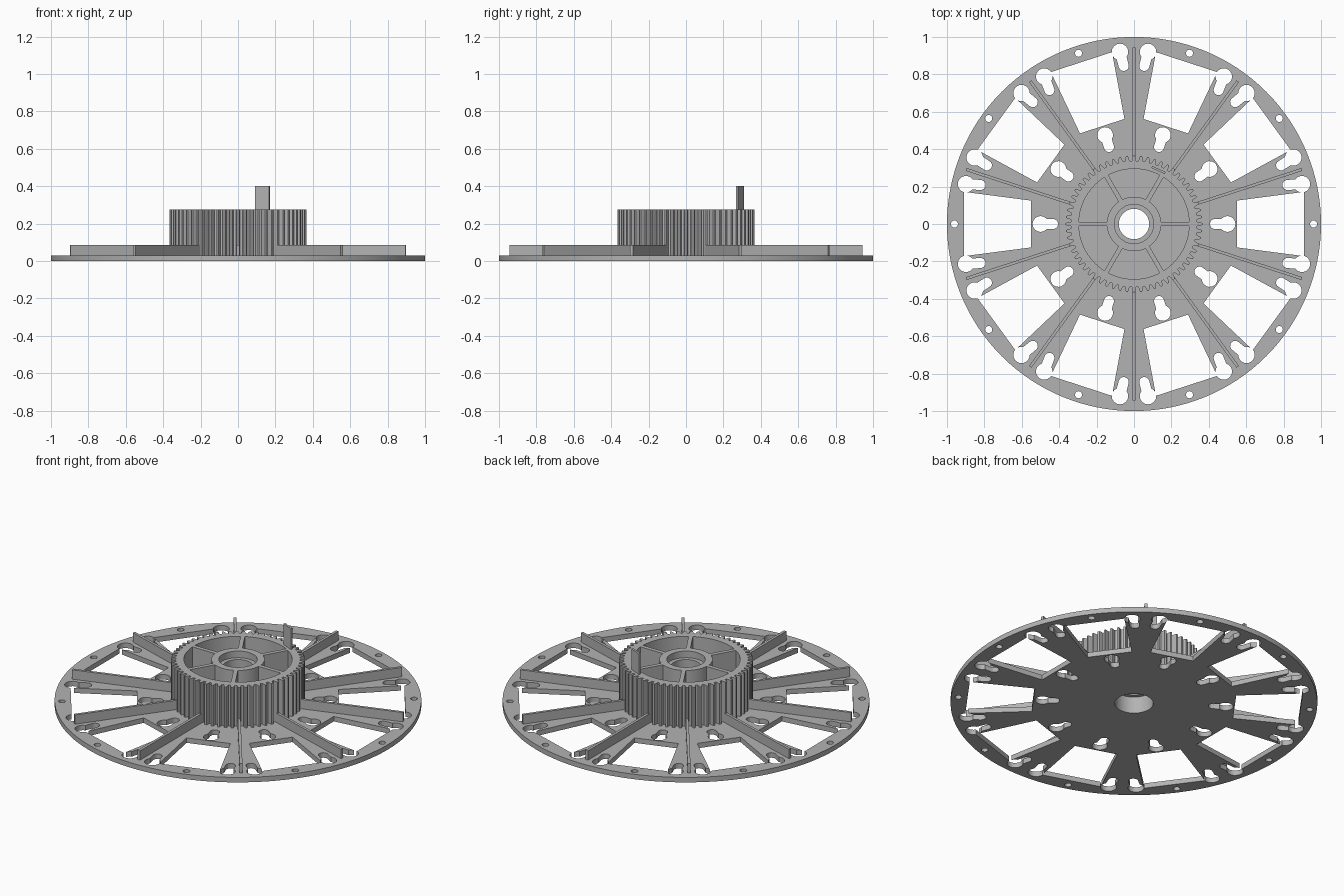
import bpy
import bmesh
import math
from math import cos, sin, asin, pi, radians
from mathutils import Matrix, Vector

old = bpy.data.objects.get("Cube")
if old:
    bpy.data.objects.remove(old)

grey = bpy.data.materials.new("light_grey")
grey.use_nodes = True
COLOR = (0.45, 0.45, 0.45, 1)
grey.diffuse_color = COLOR
grey.node_tree.nodes["Principled BSDF"].inputs["Base Color"].default_value = COLOR

COUNT = 10          # spokes and windows
STEP = 2 * pi / COUNT
PLATE = 0.03        # plate thickness
TOP = 0.275         # gear top


def polar(r, a):
    return (r * cos(a), r * sin(a))


def circle(r, n, cx=0, cy=0):
    return [(cx + r * cos(2 * pi * i / n), cy + r * sin(2 * pi * i / n)) for i in range(n)]


def turned(points, a):
    return [(x * cos(a) - y * sin(a), x * sin(a) + y * cos(a)) for x, y in points]


def around(shapes, offset=0):
    return [turned(s, offset + i * STEP) for i in range(COUNT) for s in shapes]


def select_only(ob):
    bpy.ops.object.select_all(action='DESELECT')
    ob.select_set(True)
    bpy.context.view_layer.objects.active = ob


def finish(ob):
    ob.data.materials.clear()
    ob.data.materials.append(grey)
    select_only(ob)
    bpy.ops.object.shade_smooth_by_angle(angle=radians(20))


def prisms(name, outlines, z0, z1):
    """Separate solid prisms, one for each outline."""
    bm = bmesh.new()
    for pts in outlines:
        face = bm.faces.new([bm.verts.new((x, y, z0)) for x, y in pts])
        new = bmesh.ops.extrude_face_region(bm, geom=[face])["geom"]
        verts = [g for g in new if isinstance(g, bmesh.types.BMVert)]
        bmesh.ops.translate(bm, verts=verts, vec=(0, 0, z1 - z0))
    bmesh.ops.recalc_face_normals(bm, faces=bm.faces)
    mesh = bpy.data.meshes.new(name)
    bm.to_mesh(mesh)
    bm.free()
    ob = bpy.data.objects.new(name, mesh)
    bpy.context.collection.objects.link(ob)
    return ob


def pierced(name, outlines, z0, z1):
    """One extruded shape: first outline is the edge, the rest are holes."""
    cu = bpy.data.curves.new(name, 'CURVE')
    cu.dimensions = '2D'
    cu.fill_mode = 'BOTH'
    cu.extrude = (z1 - z0) / 2
    for pts in outlines:
        sp = cu.splines.new('POLY')
        sp.points.add(len(pts) - 1)
        for p, (x, y) in zip(sp.points, pts):
            p.co = (x, y, 0, 1)
        sp.use_cyclic_u = True
    ob = bpy.data.objects.new(name, cu)
    bpy.context.collection.objects.link(ob)
    select_only(ob)
    bpy.ops.object.convert(target='MESH')
    ob = bpy.context.object
    ob.data.transform(Matrix.Translation((0, 0, (z0 + z1) / 2)))
    bm = bmesh.new()
    bm.from_mesh(ob.data)
    bmesh.ops.remove_doubles(bm, verts=bm.verts, dist=1e-5)
    bmesh.ops.recalc_face_normals(bm, faces=bm.faces)
    bm.to_mesh(ob.data)
    bm.free()
    finish(ob)
    return ob


def cut(ob, outlines):
    cutter = prisms("cutter", outlines, -0.1, 0.2)
    cutter.hide_render = True
    mod = ob.modifiers.new("cut", 'BOOLEAN')
    mod.operation = 'DIFFERENCE'
    mod.solver = 'EXACT'
    mod.object = cutter
    select_only(ob)
    bpy.ops.object.modifier_apply(modifier=mod.name)
    bpy.data.objects.remove(cutter)


# Base plate with windows, keyholes and rim holes
plate = prisms("base_plate", [circle(1, 128)], 0, PLATE)
window = [(0.55, -0.125), (0.91, -0.172), (0.91, 0.172), (0.55, 0.125)]
cut(plate, around([window, circle(0.019, 16, 0.96)]) + [circle(0.105, 48)])
sides = (-1, 1)
cut(plate, around([circle(0.044, 24, 0.92, s * 0.075) for s in sides], STEP / 2)
    + around([circle(0.042, 24, 0.5)]))


def slot(x0, y0, x1, y1, r):
    """Rounded slot from the large hole to the narrow end."""
    a = math.atan2(y1 - y0, x1 - x0)
    end = [(x1 + r * cos(a + t * pi / 8), y1 + r * sin(a + t * pi / 8)) for t in range(-4, 5)]
    dx, dy = x0 - x1, y0 - y1
    return end + [(end[-1][0] + dx, end[-1][1] + dy), (end[0][0] + dx, end[0][1] + dy)]


cut(plate, around([slot(0.92, s * 0.075, 0.845, s * 0.055, 0.027) for s in sides], STEP / 2)
    + around([slot(0.5, 0, 0.433, 0, 0.027)]))
finish(plate)

# Radial stiffening ribs
rib = [(0.33, -0.008), (0.943, -0.008), (0.943, 0.008), (0.33, 0.008)]
finish(prisms("radial_ribs", around([rib], STEP / 2), PLATE / 2, 0.086))

# Toothed ring, inner spokes and hub in one piece
TEETH = 60
tooth = [(0.338, -0.33), (0.352, -0.25), (0.365, -0.14),
         (0.365, 0.14), (0.352, 0.25), (0.338, 0.33)]
gear_edge = [polar(r, (i + f) * 2 * pi / TEETH) for i in range(TEETH) for r, f in tooth]


def pocket(a, r0=0.145, r1=0.295, half=0.012, n=14):
    def arc(r):
        lo = a + asin(half / r)
        hi = a + pi / 3 - asin(half / r)
        return [polar(r, lo + (hi - lo) * i / n) for i in range(n + 1)]
    return arc(r1) + arc(r0)[::-1]


pockets = [pocket(i * pi / 3) for i in range(6)]
pierced("gear_and_hub", [gear_edge] + pockets + [circle(0.105, 48)], PLATE - 0.005, TOP)

# Narrow seat inside the bore
pierced("bore_seat", [circle(0.106, 48), circle(0.081, 48)], 0.1, 0.235)

# Upright tab on the gear wall
tab = [(0.311, -0.04), (0.323, -0.04), (0.323, 0.04), (0.311, 0.04)]
finish(prisms("drive_tab", [turned(tab, radians(65.6))], 0.2, 0.4))
